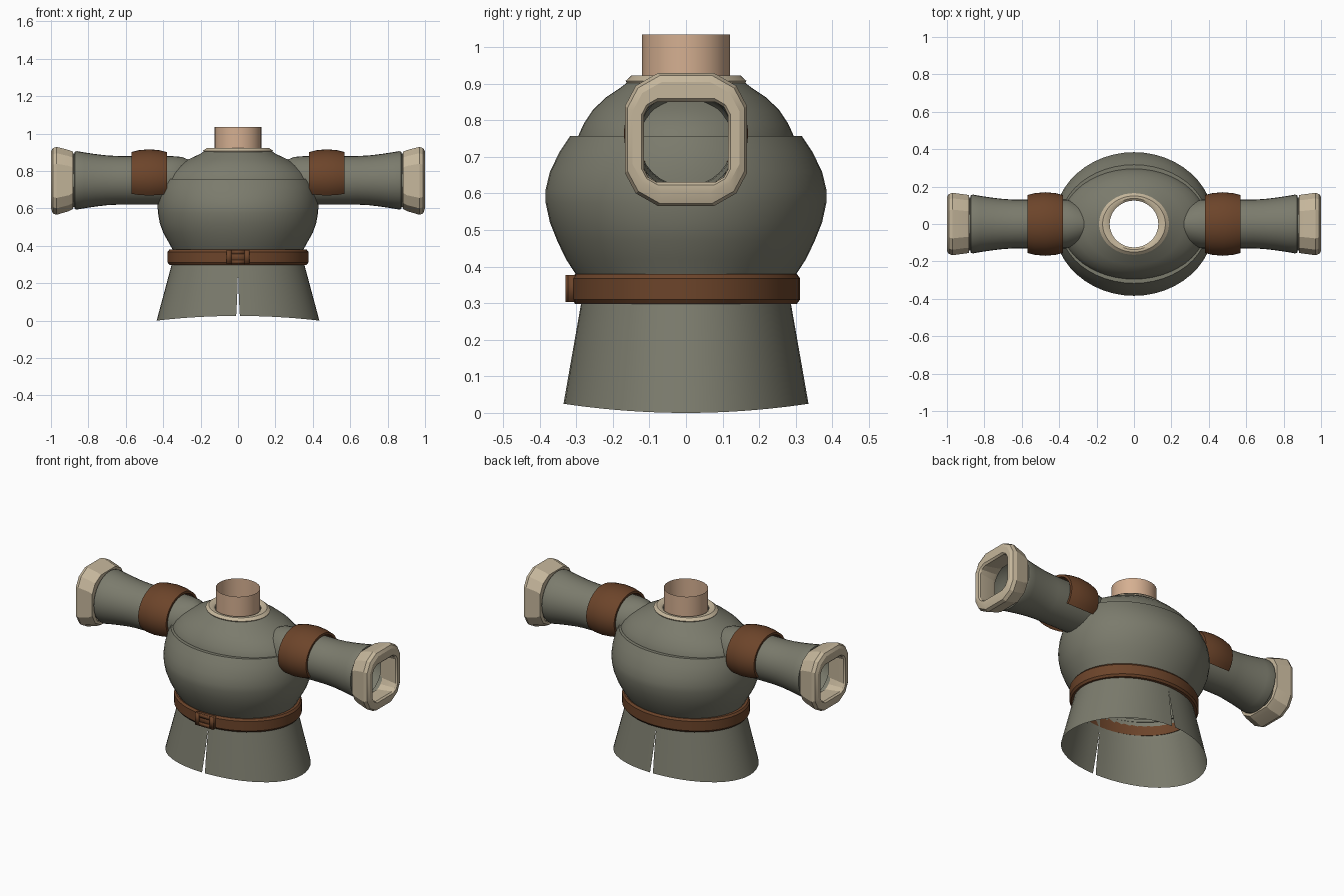
import bpy, bmesh, math

if "Cube" in bpy.data.objects:
    bpy.data.objects.remove(bpy.data.objects["Cube"])

def mat(name, rgb):
    m = bpy.data.materials.new(name)
    m.diffuse_color = (*[(c / 255) ** 2.2 for c in rgb], 1)
    m.use_nodes = True
    m.node_tree.nodes["Principled BSDF"].inputs["Base Color"].default_value = m.diffuse_color
    return m

CLOTH = mat("olive grey cloth", (122, 122, 108))
LEATHER = mat("brown leather", (108, 70, 46))
TRIM = mat("beige trim", (196, 181, 154))
SKIN = mat("skin", (212, 174, 144))

def loft(name, rows, material, wrap=True, loop=False, angle=35):
    """Bridge equal-length rows of points; loop also joins last row to first."""
    bm = bmesh.new()
    vs = [[bm.verts.new(p) for p in r] for r in rows]
    n = len(rows[0])
    for i in range(len(rows) if loop else len(rows) - 1):
        a, b = vs[i], vs[(i + 1) % len(rows)]
        for j in range(n if wrap else n - 1):
            k = (j + 1) % n
            bm.faces.new((a[j], a[k], b[k], b[j]))
    bmesh.ops.recalc_face_normals(bm, faces=bm.faces)
    me = bpy.data.meshes.new(name)
    bm.to_mesh(me)
    bm.free()
    me.materials.append(material)
    ob = bpy.data.objects.new(name, me)
    bpy.context.collection.objects.link(ob)
    bpy.ops.object.select_all(action='DESELECT')
    ob.select_set(True)
    bpy.context.view_layer.objects.active = ob
    bpy.ops.object.shade_smooth_by_angle(angle=math.radians(angle))
    return ob

def ring(rx, ry, z, n=48):
    return [(rx * math.cos(2 * math.pi * i / n), ry * math.sin(2 * math.pi * i / n), z)
            for i in range(n)]

def box(name, x, y, z, material):
    (x0, x1), (y0, y1), (z0, z1) = x, y, z
    ob = loft(name, [[(x0, y0, c), (x1, y0, c), (x1, y1, c), (x0, y1, c)] for c in (z0, z1)], material)
    bm = bmesh.new()
    bm.from_mesh(ob.data)
    bmesh.ops.holes_fill(bm, edges=bm.edges)
    bmesh.ops.recalc_face_normals(bm, faces=bm.faces)
    bm.to_mesh(ob.data)
    bm.free()
    return ob

# Neck: thin open tube
loft("neck", [ring(.125, .12, z, 32) for z in (.88, 1.035)], SKIN)

# Collar: flat ring with bevelled rim
loft("collar", [ring(rx, ry, z) for rx, ry, z in
     ((.13, .125, .90), (.13, .125, .913), (.145, .137, .922), (.168, .15, .922),
      (.187, .165, .908), (.18, .16, .897))], TRIM, loop=True)

# Shoulder yoke, running down inside the chest panel
loft("yoke", [ring(*r) for r in
     ((.17, .15, .912), (.205, .178, .89), (.265, .22, .862), (.325, .255, .828),
      (.37, .28, .79), (.395, .298, .75), (.40, .30, .72))], CLOTH)

# Full chest, with a slight lip at the yoke seam
loft("chest", [ring(*r) for r in
     ((.39, .295, .757), (.398, .317, .757), (.415, .345, .715), (.426, .372, .66),
      (.43, .384, .61), (.428, .384, .575), (.418, .372, .52), (.40, .352, .47),
      (.372, .328, .42), (.35, .302, .38), (.34, .285, .38))], CLOTH)

# Waist under the belt
loft("waist", [ring(.355, .285, .28), ring(.347, .285, .40)], CLOTH)

# Belt
loft("belt", [ring(*r) for r in
     ((.35, .285, .298), (.367, .303, .298), (.376, .312, .31), (.376, .312, .368),
      (.367, .303, .38), (.35, .285, .38))], LEATHER, loop=True)

# Buckle: plate, raised frame and tongue
box("buckle_plate", (-.062, .062), (-.322, -.298), (.303, .377), LEATHER)
for s in (-1, 1):
    box("buckle_side", sorted((s * .036, s * .062)), (-.329, -.32), (.303, .377), LEATHER)
for z in ((.303, .325), (.355, .377)):
    box("buckle_bar", (-.036, .036), (-.329, -.32), z, LEATHER)

# Skirt: two flared halves, leaving tapered slits at front and back
for s, side in ((-1, "left"), (1, "right")):
    rows = []
    for t, gap in ((0, 0), (.25, .001), (.5, .003), (.75, .006), (1, .01)):
        rx, ry = .352 + .083 * t, .285 + .05 * t
        d = math.asin(gap / rx)
        row = []
        for i in range(25):
            a = -math.pi / 2 + d + (math.pi - 2 * d) * i / 24
            hem = .025 * abs(math.sin(a)) ** 2
            row.append((s * rx * math.cos(a), ry * math.sin(a), .31 + (hem - .31) * t))
        rows.append(row)
    loft("skirt_" + side, rows, CLOTH, wrap=False)

def arm_ring(x, hy, hz, zc=.75, n=32):
    return [(x, y, zc + z) for y, z, _ in ring(hy, hz, 0, n)]

def octagon(x, hy, z0, z1, cy, cz):
    """Chamfered rectangle with two-step corners, across the arm."""
    zc, hz = (z0 + z1) / 2, (z1 - z0) / 2
    q = [(hy, hz - cz), (hy - cy * .33, hz - cz * .38), (hy - cy, hz)]
    pts = q + [(-y, z) for y, z in reversed(q)]
    pts += [(-y, -z) for y, z in pts]
    return [(x, y, zc + z) for y, z in pts]

for s, side in ((-1, "left"), (1, "right")):
    # Sleeve flaring to the wrist, with a hem ridge
    loft("sleeve_" + side, [arm_ring(s * x, hy, hz) for x, hy, hz in
         ((.24, .07, .10), (.30, .115, .125), (.36, .13, .13), (.64, .13, .13),
          (.70, .134, .133), (.76, .141, .14), (.82, .150, .149), (.86, .157, .156),
          (.872, .155, .154), (.875, .143, .143), (.90, .14, .145))], CLOTH)

    # Cuff: thick chamfered ring with an inward tapering bore
    loft("cuff_" + side, [octagon(s * x, *r) for x, *r in
         ((.88, .125, .61, .87, .06, .06), (.882, .155, .597, .903, .085, .085),
          (.905, .158, .585, .912, .088, .085), (.97, .167, .566, .929, .09, .09),
          (.99, .16, .573, .922, .088, .088), (1.0, .146, .60, .905, .08, .08),
          (1.0, .122, .623, .86, .045, .045), (.99, .115, .631, .85, .035, .035),
          (.90, .118, .625, .86, .05, .05))], TRIM, loop=True, angle=25)

    # Leather arm band: bulging arch, open underneath
    rows = []
    for x, r in ((.38, -.022), (.38, -.008), (.42, .002), (.475, .007), (.53, .002),
                 (.57, -.008), (.57, -.022)):
        row = []
        for i in range(29):
            a = math.radians(-38 + 256 * i / 28)
            row.append((s * x, (.163 + r) * math.cos(a), .763 + (.146 + r) * math.sin(a)))
        rows.append(row)
    loft("arm_band_" + side, rows, LEATHER, wrap=False, loop=True)
